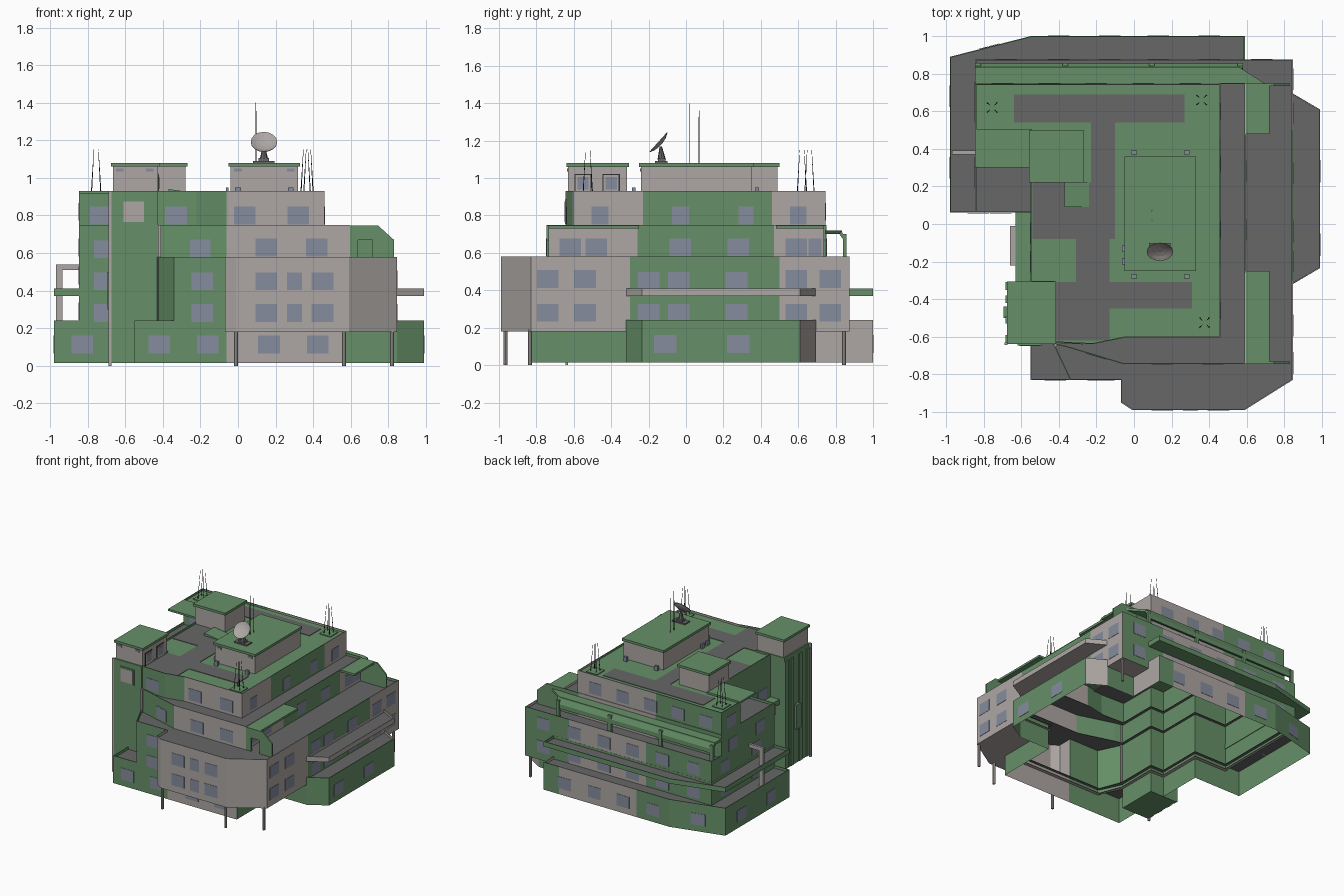
import bpy, bmesh, math
from mathutils import Vector
from mathutils.geometry import tessellate_polygon

if "Cube" in bpy.data.objects:
    bpy.data.objects.remove(bpy.data.objects["Cube"])

# ---- colours
COLS = {"green_wall": (.133, .28, .138), "grey_wall": (.42, .385, .37), "dark_floor": (.135, .135, .137),
        "window_blue": (.235, .265, .34), "antenna_black": (.03, .03, .03)}
MATS = []
for n, c in COLS.items():
    m = bpy.data.materials.new(n)
    m.diffuse_color = (*c, 1)
    m.use_nodes = True
    m.node_tree.nodes["Principled BSDF"].inputs["Base Color"].default_value = m.diffuse_color
    MATS.append(m)
GREEN, GREY, DARK, BLUE, BLACK = range(5)


def finish(name, bm):
    me = bpy.data.meshes.new(name)
    bm.to_mesh(me)
    bm.free()
    for m in MATS:
        me.materials.append(m)
    ob = bpy.data.objects.new(name, me)
    bpy.context.collection.objects.link(ob)
    return ob


def hexa(bm, lo, hi, mat):
    """solid between two matching loops"""
    a = [bm.verts.new(p) for p in lo]
    b = [bm.verts.new(p) for p in hi]
    n = len(a)
    fs = [bm.faces.new(a[::-1]), bm.faces.new(b)]
    fs += [bm.faces.new((a[i], a[(i + 1) % n], b[(i + 1) % n], b[i])) for i in range(n)]
    for f in fs:
        f.material_index = mat
    bmesh.ops.recalc_face_normals(bm, faces=fs)


def boxes(name, mat, *bs):
    bm = bmesh.new()
    for x0, x1, y0, y1, z0, z1 in bs:
        c = [(x0, y0), (x1, y0), (x1, y1), (x0, y1)]
        hexa(bm, [(*p, z0) for p in c], [(*p, z1) for p in c], mat)
    return finish(name, bm)


def rods(name, mat, lines, r0, r1, n=6):
    bm = bmesh.new()
    for a, b in lines:
        ring = [(math.cos(2 * math.pi * i / n), math.sin(2 * math.pi * i / n)) for i in range(n)]
        hexa(bm, [(a[0] + r0 * c, a[1] + r0 * s, a[2]) for c, s in ring],
             [(b[0] + r1 * c, b[1] + r1 * s, b[2]) for c, s in ring], mat)
    return finish(name, bm)


def inset(pts, d):
    out = []
    for i, p in enumerate(pts):
        e1 = (Vector(p) - Vector(pts[i - 1])).normalized()
        e2 = (Vector(pts[(i + 1) % len(pts)]) - Vector(p)).normalized()
        n1, n2 = Vector((-e1.y, e1.x)), Vector((-e2.y, e2.x))
        out.append(tuple(Vector(p) + (n1 + n2) * d / (1 + n1.dot(n2))))
    return out


def facing(p, q):
    d = (Vector(q) - Vector(p)).normalized()
    if abs(d.y) > .9:
        return "right" if d.y > 0 else "left"
    return "front" if d.x > 0 else "back"


def edge_mat(p, q, ys, xf):
    """camouflage blocks: colour by wall direction and position"""
    x, y = (p[0] + q[0]) / 2, (p[1] + q[1]) / 2
    grey = {"right": y < ys[0] or y > ys[1], "left": y < -.83,
            "front": -.07 < x < xf, "back": -.25 < x < .45 or x > .85}[facing(p, q)]
    return GREY if grey else GREEN


def split(pts, ys):
    out = []
    for i, p in enumerate(pts):
        q = pts[(i + 1) % len(pts)]
        f = facing(p, q)
        a = 1 if f in ("right", "left") else 0
        cuts = {"right": ys, "left": (), "front": (-.06,), "back": (.45, -.25)}[f]
        out.append(p)
        for c in cuts:
            t = (c - p[a]) / (q[a] - p[a])
            if .02 < t < .98:
                out.append(tuple(Vector(p).lerp(Vector(q), t)))
    return out


def cap(bm, loops, z, mat, up=True):
    flat = [p for l in loops for p in l]
    vs = [bm.verts.new((*p, z)) for p in flat]
    for t in tessellate_polygon([[Vector((*p, 0)) for p in l] for l in loops]):
        f = bm.faces.new([vs[i] for i in t])
        f.material_index = mat
        f.normal_update()
        if (f.normal.z > 0) != up:
            f.normal_flip()


def storey(name, pts, z0, z1, hole=None, floor=DARK, under=None, ys=(-.3, .5), xf=1, wall=None, rim=.006, drop=.02):
    """open walls with a thin parapet and a terrace floor ring"""
    pts = split(pts, ys)
    inn = inset(pts, rim)
    bm = bmesh.new()
    loops = [[bm.verts.new((*p, z)) for p in l] for l, z in ((pts, z0), (pts, z1), (inn, z1), (inn, z1 - drop))]
    n = len(pts)
    for i in range(n):
        j = (i + 1) % n
        m = edge_mat(pts[i], pts[j], ys, xf) if wall is None else wall
        for a, b in zip(loops, loops[1:]):
            bm.faces.new((a[i], a[j], b[j], b[i])).material_index = m
    cap(bm, [inn] + ([hole] if hole else []), z1 - drop, floor)
    if under is not None:
        cap(bm, [pts] + ([under] if under else []), z0, GREY if wall is None else wall, False)
    return finish(name, bm)


# ---- storeys
G = [(-.55, -.83), (.57, -.83), (.57, -.32), (.845, -.32), (.99, -.235), (.99, .61), (.845, .695), (.59, .695),
     (.59, 1), (-.55, 1), (-.98, .89), (-.98, .06), (-.55, .06)]
core = [(-.33, -.8), (.55, -.8), (.55, -.3), (.81, -.3), (.81, .67), (.57, .67), (.57, .85), (-.82, .85),
        (-.82, .09), (-.52, .09), (-.52, -.28), (-.4, -.28), (-.4, -.62)]
left = [(-.845, .06), (-.55, .06), (-.55, -.31), (-.43, -.31)]
T2 = [(-.43, -.64), (-.34, -.83), (-.07, -.83), (-.07, -.95), (-.01, -.99), (.59, -.99), (.845, -.83),
      (.845, .875), (-.845, .875)] + left
T3 = [(-.43, -.64), (-.36, -.655), (-.06, -.745), (.595, -.745), (.595, .75), (-.845, .75)] + left
T4 = [(-.43, -.63), (-.22, -.64), (-.05, -.605), (.46, -.605), (.46, .745), (-.845, .745), (-.845, .5),
      (-.55, .5), (-.55, -.31), (-.43, -.31)]
storey("ground_storey", G, .015, .24, core, ys=(-.9, .62), xf=.57)
storey("second_storey", T2, .18, .58, inset(T3, .03), under=core)
storey("third_storey", T3, .56, .75, inset(T4, .03), ys=(-.26, .47))
storey("fourth_storey", T4, .73, .93, floor=GREEN, ys=(-.23, .46), drop=.015)

# ---- ledges around the second storey
storey("right_ledge", [(.84, -.32), (.99, -.235), (.99, .61), (.84, .695)], .37, .41, under=[], wall=GREY)
storey("back_left_ledge", [(.59, .87), (.59, 1), (-.55, 1), (-.98, .89), (-.98, .06), (-.84, .06), (-.84, .87)],
       .37, .41, under=[], wall=GREEN)

# ---- windows as thin plates along wall edges
wbm = bmesh.new()


def windows(p, q, places, zs, w=.115, h=.095):
    p, q = Vector(p), Vector(q)
    d = (q - p).normalized()
    n = Vector((d.y, -d.x))
    a = 0 if abs(d.x) > abs(d.y) else 1
    for v in places:
        c = p + (q - p) * ((v - p[a]) / (q[a] - p[a]))
        for z in zs:
            loops = []
            for o in (.0005, .003):
                u, k = c - d * w / 2 + n * o, c + d * w / 2 + n * o
                loops.append([(*u, z - h / 2), (*k, z - h / 2), (*k, z + h / 2), (*u, z + h / 2)])
            hexa(wbm, *loops, BLUE)


windows(G[0], G[1], (-.42, -.16, .165, .425), (.113,))
windows(G[11], G[12], (-.83,), (.113,))
windows(G[4], G[5], (-.11, .28), (.113,), .12)
windows(G[8], G[9], (.4, .13, -.13, -.4), (.113,))
windows(G[9], G[10], (-.77,), (.113,))
windows(G[10], G[11], (.68, .3), (.113,))
windows(T2[1], T2[2], (-.19,), (.28, .45))
windows(T2[4], T2[5], (.15, .45), (.28, .45))
windows(T2[4], T2[5], (.30,), (.28, .45), .08)
windows(T2[6], T2[7], (-.74, -.54, .59, .77), (.28, .46))
windows(T2[6], T2[7], (-.2, -.04, .27), (.28, .45))
windows(T2[7], T2[8], (.68, .4, .13, -.13, -.4, -.68), (.29, .48))
windows(T2[8], T2[9], (.7, .3), (.29, .48))
windows(T2[9], T2[10], (-.71,), (.28, .45, .62))
windows(T3[1], T3[2], (-.2,), (.625,))
windows(T3[2], T3[3], (.15, .42), (.63,))
windows(T3[3], T3[4], (-.62, -.48, -.03, .28, .59), (.63,))
windows(T3[3], T3[4], (.69,), (.63,), .07)
windows(T3[4], T3[5], (.4, .13, -.13, -.4, -.68), (.63,))
windows(T3[5], T3[6], (.6, .25), (.63,))
windows(T4[0], T4[1], (-.33,), (.8,))
windows(T4[2], T4[3], (.035, .32), (.8,))
windows(T4[3], T4[4], (-.46, -.03, .6), (.8,), .09)
windows(T4[3], T4[4], (.32,), (.8,), .08)
windows(T4[4], T4[5], (.3, .05, -.2, -.45, -.7), (.82,))
windows(T4[5], T4[6], (.62,), (.82,))
windows(T4[6], T4[7], (-.73,), (.8,))
windows((-.55, .06), (-.55, -.31), (-.05, -.2), (.28, .45, .63))
finish("windows", wbm)

# ---- stair tower at front left
boxes("stair_tower", GREEN, (-.675, -.425, -.64, -.31, .015, .93), (-.695, -.675, -.5, -.44, .3, .5))
boxes("tower_ribs", GREEN, *[(-.685, -.67, y, y + .04, .02, .9) for y in (-.63, -.53, -.42, -.35)])
boxes("tower_pipes", GREY, (-.69, -.674, -.645, -.63, 0, .93), (-.425, -.41, -.655, -.64, .24, .75))
boxes("tower_plaque", GREEN, (-.62, -.49, -.646, -.638, .755, .885))
boxes("tower_plaque_panel", GREY, (-.61, -.5, -.649, -.64, .765, .875))
boxes("side_balcony", GREEN, (-.63, -.55, -.31, .06, .54, .58))
boxes("side_balcony_panel", GREY, (-.66, -.63, -.22, -.01, .5, .58))

# ---- roof cabins with flat lids
CABINS = [(-.665, -.425, -.63, -.315), (-.55, -.28, .23, .49), (-.04, .32, -.24, .35)]
boxes("roof_cabins", GREY, *[(*c, .91, 1.065) for c in CABINS])
boxes("cabin_lids", GREEN, *[(a - .01, b + .01, c - .01, d + .01, 1.06, 1.08) for a, b, c, d in CABINS])
boxes("cabin_vents", BLUE, *[(x, x + .04, -.246, -.236, 1.035, 1.05) for x in (-.02, .26)],
      *[(x, x + .04, -.636, -.626, 1.035, 1.05) for x in (-.65, -.49)])
DOORS = (-.59, -.44)
boxes("tower_door_frames", BLACK, *[(-.43, -.422, y - .006, y + .086, .92, 1.022) for y in DOORS])
boxes("tower_doors", GREY, *[(-.43, -.42, y, y + .08, .92, 1.016) for y in DOORS])
boxes("tower_door_panes", BLUE, *[(-.43, -.418, y + .01, y + .07, .94, 1.005) for y in DOORS])
boxes("roof_boxes", BLUE, *[(x, x + .03, y, y + .02, .91, .95) for x in (-.015, .265) for y in (-.29, .37)],
      *[(-.065, -.05, y, y + .035, .91, .95) for y in (-.15, -.215)])

# ---- dark roof walkways, hatch and wing canopy
boxes("roof_walkways", DARK, *[(*r, .91, .919) for r in (
    (-.64, .27, .54, .69), (-.23, -.1, -.08, .54), (-.54, -.23, -.08, .22), (-.31, -.13, -.31, -.08),
    (-.42, .31, -.45, -.31), (-.42, -.13, -.62, -.45))])
bm = bmesh.new()
prof = [(-.37, .91), (-.24, .91), (-.24, .922), (-.37, .94)]
hexa(bm, [(x, .09, z) for x, z in prof], [(x, .22, z) for x, z in prof], GREEN)
finish("roof_hatch", bm)
boxes("wing_canopy", GREEN, (-.845, -.55, .30, .5, .915, .93))

# ---- right terrace canopies with arched end plates
boxes("right_canopy_roofs", GREEN, (.59, .72, -.74, -.25, .73, .747), (.59, .72, .48, .745, .73, .747))
arch = [(.595, .56), (.64, .56), (.64, .67), (.715, .67), (.715, .56), (.83, .56), (.83, .67), (.745, .747), (.595, .747)]
bm = bmesh.new()
for y, pts in ((-.745, arch), (.735, [arch[0]] + arch[5:])):
    hexa(bm, [(x, y, z) for x, z in pts], [(x, y + .012, z) for x, z in pts], GREEN)
finish("right_canopy_ends", bm)

# ---- pergola along the back terrace
bm = bmesh.new()
top = [(-.845, .745), (.7, .745), (.56, .835), (-.845, .835)]
hexa(bm, [(*p, .70) for p in top], [(*p, .72) for p in top], GREEN)
lip = [(.83, .72), (.855, .67), (.855, .635), (.842, .635), (.842, .67), (.82, .70)]
hexa(bm, [(-.845, y, z) for y, z in lip], [(.58, y, z) for y, z in lip], GREEN)
finish("back_pergola", bm)
boxes("back_pergola_legs", GREEN, *[(x, x + .03, .84, .857, .56, .70) for x in (-.845, -.38, .08, .55)])

# ---- left bracket and ground pillars
boxes("left_bracket", GREY, (-.97, -.935, .37, .39, .22, .54), (-.97, -.84, .37, .39, .51, .54))
rods("pillars", GREY, [((x, y, 0), (x, y, .19)) for x, y in ((-.01, -.965), (.565, -.965), (.82, -.835), (.82, .845))],
     .011, .011, 8)

# ---- corner antenna clusters and masts
spots = ((-.755, .62), (.36, .66), (.375, -.525))
boxes("antenna_bases", GREEN, *[(x - .05, x + .05, y - .05, y + .05, .91, .922) for x, y in spots])
rods("corner_antennas", BLACK, [((x + a * .025, y + b * .025, .92), (x + a * .012, y + b * .012, 1.15))
                                for x, y in spots for a in (-1, 1) for b in (-1, 1)], .003, .001)
rods("tall_masts", BLACK, [((.095, .02, 1.07), (.095, .02, 1.4)), ((.095, .07, 1.07), (.095, .07, 1.36))], .003, .002)

# ---- satellite dish
boxes("dish_plinth", DARK, (.08, .195, -.165, -.1, 1.07, 1.09), (.11, .165, -.15, -.11, 1.09, 1.105))
rods("dish_post", DARK, [((.138, -.13, 1.1), (.138, -.135, 1.17))], .022, .006, 8)
bm = bmesh.new()
rings = [[bm.verts.new((r * math.cos(t * math.pi / 8), r * math.sin(t * math.pi / 8), z)) for t in range(16)]
         for r, z in ((.02, .001), (.045, .006), (.07, .016), (.07, .012), (.045, .001), (.02, -.005))]
for a, b in zip(rings, rings[1:]):
    for i in range(16):
        bm.faces.new((a[i], a[(i + 1) % 16], b[(i + 1) % 16], b[i]))
bm.faces.new(rings[0])
bm.faces.new(rings[-1][::-1])
bmesh.ops.recalc_face_normals(bm, faces=bm.faces)
for f in bm.faces:
    f.material_index = GREY
dish = finish("satellite_dish", bm)
dish.location = (.138, -.137, 1.182)
dish.rotation_euler = (math.radians(48), 0, 0)
